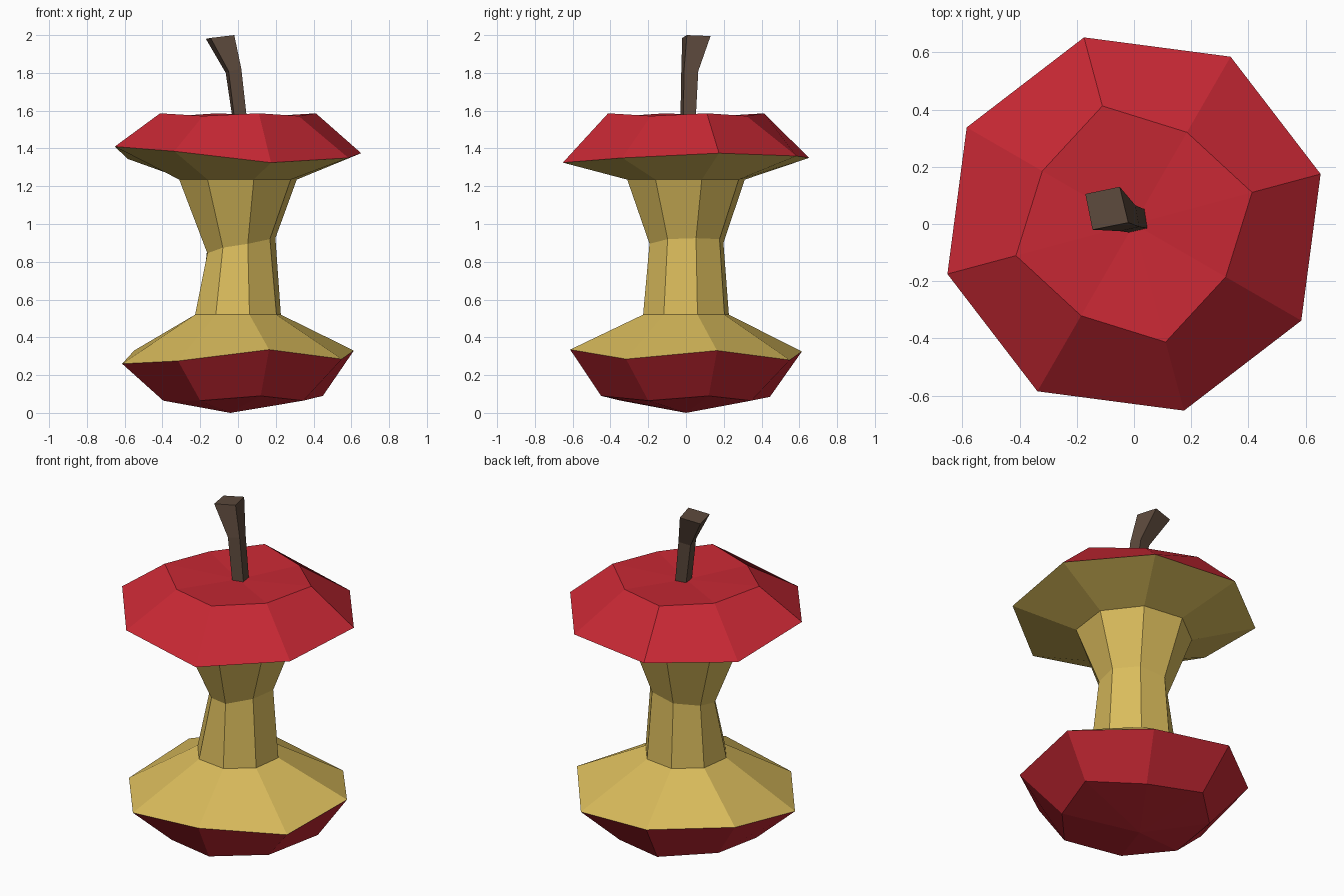
import bpy
from math import sin, cos, radians

if "Cube" in bpy.data.objects:
    bpy.data.objects.remove(bpy.data.objects["Cube"])


def material(name, rgb):
    lin = [((c / 255 + 0.055) / 1.055) ** 2.4 for c in rgb]
    m = bpy.data.materials.new(name)
    m.diffuse_color = (*lin, 1)
    m.use_nodes = True
    m.node_tree.nodes["Principled BSDF"].inputs["Base Color"].default_value = m.diffuse_color
    return m


def ring(radii, heights):
    """Eight points at 15, 60, 105 ... degrees; single values are repeated."""
    radii = radii if isinstance(radii, list) else [radii] * 8
    heights = heights if isinstance(heights, list) else [heights] * 8
    return [(r * cos(radians(15 + 45 * i)), r * sin(radians(15 + 45 * i)), z)
            for i, (r, z) in enumerate(zip(radii, heights))]


def loft(name, rings, mat, bottom=None, top=None):
    """Skin rings listed from low to high, with optional centre points as caps."""
    n = len(rings[0])
    verts = [p for r in rings for p in r]
    faces = [(k * n + i, k * n + (i + 1) % n, (k + 1) * n + (i + 1) % n, (k + 1) * n + i)
             for k in range(len(rings) - 1) for i in range(n)]
    if bottom:
        verts.append(bottom)
        faces += [((i + 1) % n, i, len(verts) - 1) for i in range(n)]
    if top:
        verts.append(top)
        o = (len(rings) - 1) * n
        faces += [(o + i, o + (i + 1) % n, len(verts) - 1) for i in range(n)]
    me = bpy.data.meshes.new(name)
    me.from_pydata(verts, [], faces)
    me.materials.append(mat)
    ob = bpy.data.objects.new(name, me)
    bpy.context.collection.objects.link(ob)
    return ob


red = material("red skin", (200, 40, 52))
cream = material("yellow flesh", (218, 188, 92))
brown = material("brown stem", (92, 73, 60))

# Shared rings from bottom to top
base = ring([.465, .40, .46, .42, .41, .40, .465, .40],
            [.09, .065, .085, .085, .065, .065, .09, .065])
low_rim = ring(.635, [.33, .28, .325, .33, .26, .275, .335, .285])
low_core = ring(.235, .52)
waist = ring([.205, .205, .205, .187, .168, .16, .2, .195],
             [.925, .92, .90, .875, .845, .875, .895, .92])
high_core = ring(.322, 1.235)
high_rim = ring(.675, [1.375, 1.36, 1.35, 1.345, 1.41, 1.385, 1.325, 1.35])
crown = ring([.427, .37] * 4, [1.586, 1.572] * 4)

# Apple body
loft("bottom_skin", [base, low_rim], red, bottom=(-.04, 0, 0))
loft("eaten_core", [low_rim, low_core, waist, high_core, high_rim], cream)
loft("top_skin", [high_rim, crown], red, top=(0, 0, 1.56))

# Bent stem
foot = [(-.025, .04, 1.53), (-.015, -.03, 1.53), (.05, -.015, 1.53), (.04, .05, 1.53)]
bend = [(-.065, .05, 1.80), (-.05, -.025, 1.81), (.018, -.01, 1.82), (.005, .065, 1.81)]
tip = [(-.17, .105, 1.98), (-.145, -.02, 1.985), (-.02, .005, 2.0), (-.05, .13, 1.995)]
loft("stem", [foot, bend, tip], brown, bottom=(.012, .011, 1.53), top=(-.096, .055, 1.99))
